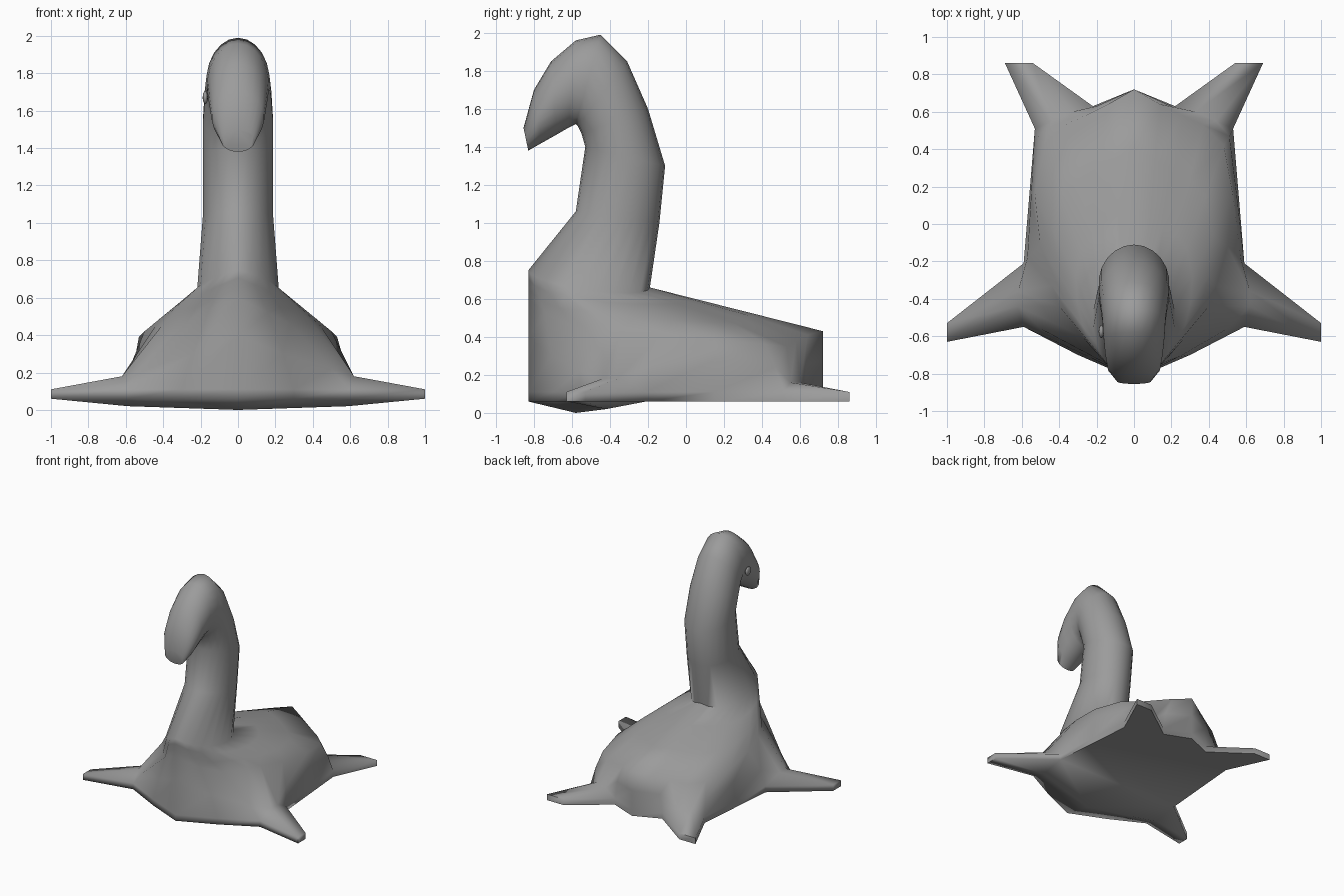
import bpy, bmesh, math
from mathutils import Vector

cube = bpy.data.objects.get("Cube")
if cube:
    bpy.data.objects.remove(cube, do_unlink=True)

# Single grey material
grey = bpy.data.materials.new("plain_grey")
grey.use_nodes = True
COLOUR = (0.33, 0.33, 0.33, 1)
grey.diffuse_color = COLOUR
grey.node_tree.nodes["Principled BSDF"].inputs["Base Color"].default_value = COLOUR

# Half rings run from the chest, past the front flipper, the flank and the
# rear flipper, to the tail
outline = [(0, -.83), (.3, -.7), (.59, -.55), (1, -.63), (1, -.53), (.59, -.21),
           (.56, .15), (.53, .51), (.69, .86), (.54, .86), (.22, .63), (0, .72)]
waist = [(0, -.83, .4), (.24, -.71, .3), (.5, -.56, .22), (.62, -.44, .18),
         (.62, -.36, .18), (.57, -.18, .25), (.55, .15, .28), (.51, .47, .24),
         (.44, .55, .16), (.33, .6, .16), (.2, .63, .26), (0, .72, .27)]
shoulder = [(0, -.83, .6), (.16, -.74, .52), (.28, -.6, .46), (.4, -.44, .46),
            (.44, -.33, .45), (.5, -.12, .42), (.53, .15, .39), (.48, .42, .36),
            (.37, .53, .35), (.26, .58, .38), (.14, .64, .41), (0, .72, .43)]
STEPS = len(outline) - 1
COUNT = 2 * STEPS

# Neck and head stations: front y, z, back y, z, half width, sag of the sides
neck = [(-.83, .75, -.19, .66, .22, .06), (-.58, 1.06, -.14, 1, .19, 0),
        (-.53, 1.4, -.11, 1.3, .19, 0), (-.55, 1.47, -.2, 1.6, .19, 0),
        (-.57, 1.51, -.31, 1.85, .18, 0), (-.58, 1.52, -.45, 1.99, .17, 0),
        (-.62, 1.5, -.58, 1.96, .165, 0), (-.68, 1.465, -.71, 1.85, .155, 0),
        (-.76, 1.42, -.8, 1.7, .14, 0), (-.83, 1.38, -.855, 1.5, .09, 0)]


def oval(front_y, front_z, back_y, back_z, width, sag):
    """Half of an oval cross-section spanning a front and a back point."""
    front, back = Vector((0, front_y, front_z)), Vector((0, back_y, back_z))
    middle, reach = (front + back) / 2, (front - back) / 2
    side = Vector((width, 0, -sag))
    angles = [math.pi * i / STEPS for i in range(STEPS + 1)]
    return [middle + reach * math.cos(a) + side * math.sin(a) for a in angles]


def blend(lower, upper, t, bulge):
    """Half ring between two others, swelling over the back."""
    ring = []
    for i, (a, b) in enumerate(zip(lower, upper)):
        p = Vector(a).lerp(b, t)
        p.z += bulge * max(0, math.sin(2 * math.pi * (i / STEPS - .5)))
        ring.append(p)
    return ring


def closed_ring(bm, half):
    """Mirror a half ring into a full loop of vertices."""
    mirrored = [(-p[0], p[1], p[2]) for p in half[-2:0:-1]]
    return [bm.verts.new(p) for p in list(half) + mirrored]


def finish(bm, name):
    bmesh.ops.recalc_face_normals(bm, faces=bm.faces)
    mesh = bpy.data.meshes.new(name)
    bm.to_mesh(mesh)
    bm.free()
    mesh.materials.append(grey)
    obj = bpy.data.objects.new(name, mesh)
    bpy.context.collection.objects.link(obj)
    bpy.ops.object.select_all(action='DESELECT')
    obj.select_set(True)
    bpy.context.view_layer.objects.active = obj
    bpy.ops.object.shade_smooth_by_angle(angle=math.radians(80))


# Body, flippers, neck and head as one continuous loft
bm = bmesh.new()
base = [(x, y, .06) for x, y in outline]
rim = [(x, y, .11) for x, y in outline]
tube = [oval(*station) for station in neck]
slopes = [blend(shoulder, tube[0], t, .03) for t in (.35, .7)]
rings = [closed_ring(bm, half) for half in [base, rim, waist, shoulder] + slopes + tube]
for low, high in zip(rings, rings[1:]):
    for i in range(COUNT):
        j = (i + 1) % COUNT
        bm.faces.new((low[i], low[j], high[j], high[i]))
bm.faces.new(rings[-1])

# Underside with a shallow keel running out under the front flippers
bottom = rings[0]
keel = bm.verts.new((0, -.58, 0))
for side in (1, -1):
    v = [bottom[side * i % COUNT] for i in range(STEPS + 1)]
    root = bm.verts.new((side * .59, -.42, .02))
    for i in range(2):
        bm.faces.new((keel, v[i], v[i + 1]))
    for i in range(2, 5):
        bm.faces.new((root, v[i], v[i + 1]))
    bm.faces.new((keel, v[2], root))
    bm.faces.new((keel, root, v[5]))
bm.faces.new((keel, bottom[5], bottom[-5]))
bm.faces.new(bottom[5:COUNT - 4])
finish(bm, "body")

# Single shallow eye on the right of the head
bm = bmesh.new()
bmesh.ops.create_uvsphere(bm, u_segments=12, v_segments=8, radius=.035)
for v in bm.verts:
    v.co.x *= .4
    v.co += Vector((-.175, -.575, 1.67))
finish(bm, "right_eye")
